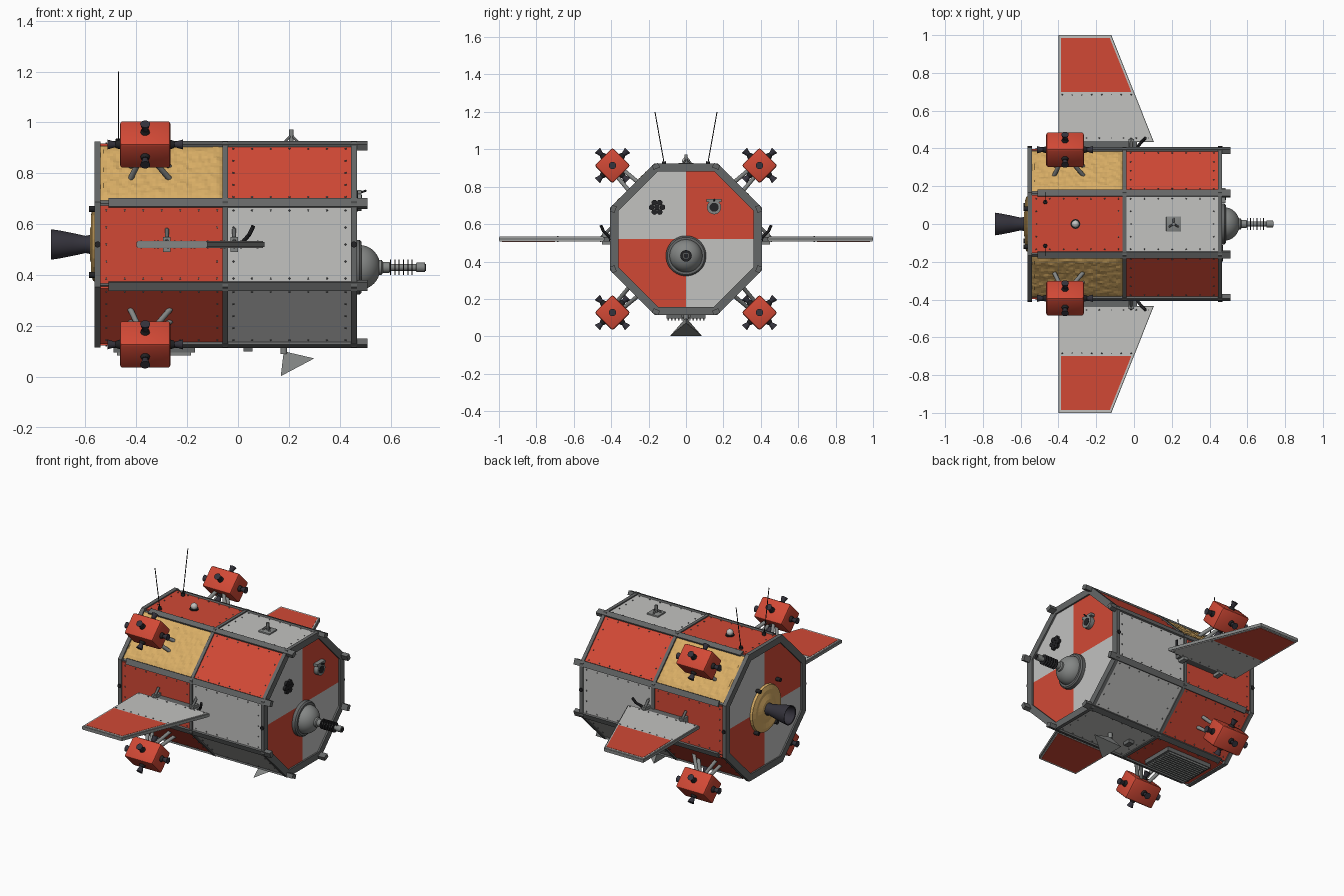
import bpy, bmesh, math, random
from math import radians, cos, sin, pi
from mathutils import Matrix, Vector, noise

random.seed(4)
cube = bpy.data.objects.get("Cube")
if cube:
    bpy.data.objects.remove(cube)


def material(name, r, g, b):
    m = bpy.data.materials.new(name)
    m.use_nodes = True
    m.diffuse_color = (r, g, b, 1)
    m.node_tree.nodes["Principled BSDF"].inputs["Base Color"].default_value = (r, g, b, 1)
    return m


RED = material("red", .64, .066, .036)
WHITE = material("pale_grey", .54, .54, .53)
GOLD = material("gold_foil", .69, .42, .13)
FRAME = material("frame_grey", .13, .135, .135)
METAL = material("mid_grey", .23, .24, .235)
BLACK = material("black", .016, .016, .018)
NOZZLE = material("nozzle_violet", .035, .033, .045)

I = Matrix()
AXIS = Matrix.Translation((0, 0, .52))
ROOT = cos(pi / 8)


def finish(name, bm, mats, M=I, smooth=False):
    bmesh.ops.recalc_face_normals(bm, faces=bm.faces)
    me = bpy.data.meshes.new(name)
    bm.to_mesh(me)
    bm.free()
    for m in mats if isinstance(mats, list) else [mats]:
        me.materials.append(m)
    if smooth:
        me.shade_smooth()
        me.set_sharp_from_angle(angle=radians(40))
    ob = bpy.data.objects.new(name, me)
    ob.matrix_world = M
    bpy.context.scene.collection.objects.link(ob)
    return ob


def box(name, mat, c, size, M=I, bevel=0):
    bm = bmesh.new()
    bmesh.ops.create_cube(bm, size=1, matrix=Matrix.Translation(c) @ Matrix.Diagonal((*size, 1)))
    if bevel:
        bmesh.ops.bevel(bm, geom=bm.edges[:], offset=bevel, segments=2, affect='EDGES', profile=.5)
    return finish(name, bm, mat, M, bevel > 0)


def rod(name, mat, a, b, r, r2=None, M=I, seg=12):
    a, b = Vector(a), Vector(b)
    bm = bmesh.new()
    T = Matrix.Translation((a + b) / 2) @ (b - a).to_track_quat('Z', 'Y').to_matrix().to_4x4()
    bmesh.ops.create_cone(bm, cap_ends=True, segments=seg, radius1=r, depth=(b - a).length,
                          radius2=r if r2 is None else r2, matrix=T)
    return finish(name, bm, mat, M, True)


def lathe(name, mat, profile, M=AXIS, seg=32, smooth=True, closed=False):
    """Revolve (x, radius) points about the x axis."""
    bm = bmesh.new()
    rings = []
    for x, r in profile:
        rings.append([bm.verts.new((x, r * sin((i + .5) * 2 * pi / seg), r * cos((i + .5) * 2 * pi / seg)))
                      for i in range(seg)])
    pairs = list(zip(rings, rings[1:])) + ([(rings[-1], rings[0])] if closed else [])
    for p, q in pairs:
        for i in range(seg):
            j = (i + 1) % seg
            bm.faces.new((p[i], p[j], q[j], q[i]))
    if not closed:
        bm.faces.new(rings[0])
        bm.faces.new(rings[-1])
    return finish(name, bm, mat, M, smooth)


def rivet(bm, M, x, y, z):
    bmesh.ops.create_cone(bm, cap_ends=True, segments=6, radius1=.0045, radius2=.003, depth=.005,
                          matrix=M @ Matrix.Translation((x, y, z)))


def foil(name, x0, x1, half, M):
    bm = bmesh.new()
    bmesh.ops.create_grid(bm, x_segments=40, y_segments=24, size=1)
    for v in bm.verts:
        edge = max(abs(v.co.x) ** 3, abs(v.co.y)) if abs(v.co.x) > .95 else abs(v.co.y)
        lift = min(1, (1 - edge) * 5)
        x, y = (x0 + x1) / 2 + v.co.x * (x1 - x0) / 2, v.co.y * half
        bump = noise.noise(Vector((x * 40, y * 40, M[1][2]))) * .005 + random.uniform(-.001, .001)
        v.co = (x, y, .396 + lift * (.007 + bump))
    return finish(name, bm, GOLD, M)


# Hull core and octagonal frame rings
lathe("hull_core", FRAME, [(-.55, .388 / ROOT), (.45, .388 / ROOT)], seg=8, smooth=False)
for name, x0, x1 in (("rear", -.565, -.54), ("middle", -.06, -.04), ("front", .445, .467)):
    lathe(name + "_ring", FRAME, [(x0, .405 / ROOT), (x1, .405 / ROOT), (x1, .362 / ROOT), (x0, .362 / ROOT)],
          seg=8, smooth=False, closed=True)

# Hull panels, longerons and rivets
rivets = bmesh.new()
for k in range(8):
    M = AXIS @ Matrix.Rotation(k * pi / 4, 4, 'X')
    box("longeron", FRAME, (0, 0, .421), (1.02, .036, .026), M @ Matrix.Rotation(pi / 8, 4, 'X'))
    upper = k in (1, 7)
    for x0, x1, mat in ((-.54, -.06, RED), (-.04, .445, RED if upper else WHITE)):
        if upper and x0 < -.1:
            foil("foil_panel", x0, x1, .152, M)
            continue
        box("hull_panel", mat, ((x0 + x1) / 2, 0, .391), (x1 - x0, .308, .014), M)
        for i in range(7):
            x = x0 + .022 + i * (x1 - x0 - .044) / 6
            for s in (-1, 1):
                rivet(rivets, M, x, s * .134, .399)
        for y in (-.067, 0, .067):
            for x in (x0 + .022, x1 - .022):
                rivet(rivets, M, x, y, .399)
finish("panel_rivets", rivets, FRAME)

# Quartered end plates
for name, x, turn, flip in (("front", .457, pi / 2, 1), ("rear", -.556, -pi / 2, 1)):
    bm = bmesh.new()
    bmesh.ops.create_circle(bm, cap_ends=True, segments=8, radius=.37 / ROOT,
                            matrix=Matrix.Rotation(turn, 4, 'Y') @ Matrix.Rotation(pi / 8, 4, 'Z'))
    for n in ((0, 1, 0), (0, 0, 1)):
        bmesh.ops.bisect_plane(bm, geom=bm.verts[:] + bm.edges[:] + bm.faces[:], plane_co=(0, 0, 0), plane_no=n)
    for f in bm.faces:
        c = f.calc_center_median()
        f.material_index = int(c.y * c.z * (1 if x > 0 else -1) < 0)
    finish(name + "_end_plate", bm, [RED, WHITE], Matrix.Translation((x, 0, .52)))

# Main engine
lathe("engine_foil_disc", GOLD, [(-.55, .15), (-.57, .145), (-.578, .12), (-.572, .09), (-.582, .06)], seg=24, smooth=False)
lathe("engine_bell", NOZZLE, [(-.57, .04), (-.60, .034), (-.65, .045), (-.70, .055), (-.735, .06),
                              (-.733, .054), (-.66, .04), (-.61, .02)])
for y, z in ((.08, .66), (-.12, .66), (-.09, .4), (.1, .4)):
    rod("engine_bolt", BLACK, (-.555, y, z), (-.585, y, z), .012)

# Docking dome and probe
D = Matrix.Translation((0, 0, .43))
lathe("docking_collar", FRAME, [(.455, .108), (.478, .108), (.486, .1), (.486, .08)], D)
lathe("docking_dome", METAL, [(.48 + .08 * sin(t * pi / 20), .088 * cos(t * pi / 20)) for t in range(10)], D)
lathe("probe", METAL, [(.545, .03), (.565, .03), (.57, .022), (.595, .022), (.6, .014), (.7, .014),
                       (.702, .019), (.735, .019), (.737, .012)], D, 16)
for i in range(6):
    rod("probe_fin", BLACK, (.598 + i * .017, 0, .43), (.602 + i * .017, 0, .43), .031, seg=20)
rod("probe_tip", BLACK, (.73, 0, .43), (.739, 0, .43), .014)

# Thruster cluster and camera on the front end
for i in range(7):
    r, a = (0 if i == 6 else .029), i * pi / 3
    y, z = -.155 + r * cos(a), .69 + r * sin(a)
    rod("sensor_tube", BLACK, (.45, y, z), (.472, y, z), .015)
box("camera_bracket", METAL, (.47, .15, .727), (.03, .08, .016))
rod("camera_body", METAL, (.455, .15, .69), (.485, .15, .69), .038, seg=20)
rod("camera_lens", BLACK, (.48, .15, .69), (.487, .15, .69), .024, seg=20)
rod("camera_hook", BLACK, (.475, .15, .722), (.505, .15, .732), .004)

# Four manoeuvring pods on struts
for k in (1, 3, 5, 7):
    M = AXIS @ Matrix.Rotation(k * pi / 4, 4, 'X') @ Matrix.Translation((-.365, 0, .556))
    box("pod", RED, (0, 0, 0), (.2, .136, .136), M, .012)
    for d in ((1, 0, 0), (-1, 0, 0), (0, 1, 0), (0, -1, 0), (0, 0, 1), (0, 0, -1)):
        d = Vector(d)
        s = .098 if d.x else .064
        rod("pod_nozzle_base", BLACK, d * s, d * (s + .018), .02, .014, M)
        rod("pod_nozzle", NOZZLE, d * (s + .012), d * (s + .05), .009, .02, M)
    for y in (-.024, .024):
        rod("pod_strut", METAL, (-.02, y, -.06), (-.06, y * 1.4, -.165), .011, M=M)
        rod("pod_strut", METAL, (.03, y, -.06), (.10, y * 1.4, -.165), .011, M=M)

# Wings with inset panels and mounts
for s in (1, -1):
    W = AXIS @ Matrix.Diagonal((1, s, 1, 1))

    def lead(y):
        return .105 - (y - .435) * .225 / .565

    def plate(name, mat, y0, y1, inset, t):
        bm = bmesh.new()
        pts = ((-.4 + inset, y0), (lead(y0) - inset, y0), (lead(y1) - inset, y1), (-.4 + inset, y1))
        f = bm.faces.new([bm.verts.new((x, s * y, -t)) for x, y in pts])
        out = bmesh.ops.extrude_face_region(bm, geom=[f])["geom"]
        bmesh.ops.translate(bm, verts=[v for v in out if isinstance(v, bmesh.types.BMVert)], vec=(0, 0, 2 * t))
        finish(name, bm, mat, AXIS)

    plate("wing_edge", METAL, .435, 1, 0, .009)
    plate("wing_skin", WHITE, .44, .997, .005, .013)
    plate("wing_tip_panel", RED, .7, .985, .014, .0145)
    bm = bmesh.new()
    for y in (.455, .685):
        for i in range(8):
            for z in (-.014, .014):
                rivet(bm, I, -.38 + i * (lead(y) + .36) / 7, s * y, z)
    finish("wing_rivets", bm, FRAME, AXIS)
    box("wing_root_beam", FRAME, (-.135, s * .425, 0), (.3, .055, .024), AXIS)
    for x in (-.28, -.015):
        box("wing_bracket", METAL, (x, s * .425, 0), (.03, .05, .06), AXIS)
        rod("wing_brace", FRAME, (x, s * .4, .06), (x, s * .45, .01), .008, M=AXIS)
    rod("handle_lower", BLACK, (.02, s * .41, .01), (.045, s * .44, .04), .008, M=AXIS)
    rod("handle_upper", BLACK, (.045, s * .44, .04), (.06, s * .455, .072), .008, M=AXIS)
    for x in (-.552, .456):
        rod("frame_bolt", BLACK, (x, s * .4, .52), (x, s * .412, .52), .012)
    # Whip antennas
    rod("antenna_base", BLACK, (-.47, s * .115, .91), (-.47, s * .118, .935), .011)
    rod("antenna", BLACK, (-.47, s * .116, .92), (-.47, s * .166, 1.2), .0025, seg=6)

# Roof fittings
rod("beacon_base", BLACK, (-.31, 0, .91), (-.31, 0, .925), .026, seg=20)
bm = bmesh.new()
bmesh.ops.create_uvsphere(bm, u_segments=16, v_segments=8, radius=.021)
finish("beacon", bm, WHITE, Matrix.Translation((-.31, 0, .937)), True)
box("mast_plate", METAL, (.21, 0, .92), (.08, .08, .014), bevel=.004)
rod("mast", METAL, (.21, 0, .92), (.21, 0, .972), .009)
for i in range(3):
    a = i * 2 * pi / 3 + pi / 2
    rod("mast_leg", FRAME, (.21 + .028 * cos(a), .028 * sin(a), .925), (.21, 0, .95), .005)

# Underside radiator, horn and fittings
box("radiator_base", FRAME, (-.33, 0, .108), (.32, .21, .026))
for i in range(11):
    box("radiator_slat", METAL, (-.33, -.095 + i * .019, .092), (.29, .009, .016))
bm = bmesh.new()
bmesh.ops.convex_hull(bm, input=[bm.verts.new(p) for p in
                                 ((.18, 0, .1), (.3, 0, .072), (.168, .085, .002), (.168, -.085, .002))])
finish("reflector", bm, METAL)
rod("reflector_stem", METAL, (.18, 0, .13), (.18, 0, .09), .013)
box("belly_box", FRAME, (.04, 0, .112), (.035, .05, .024))
